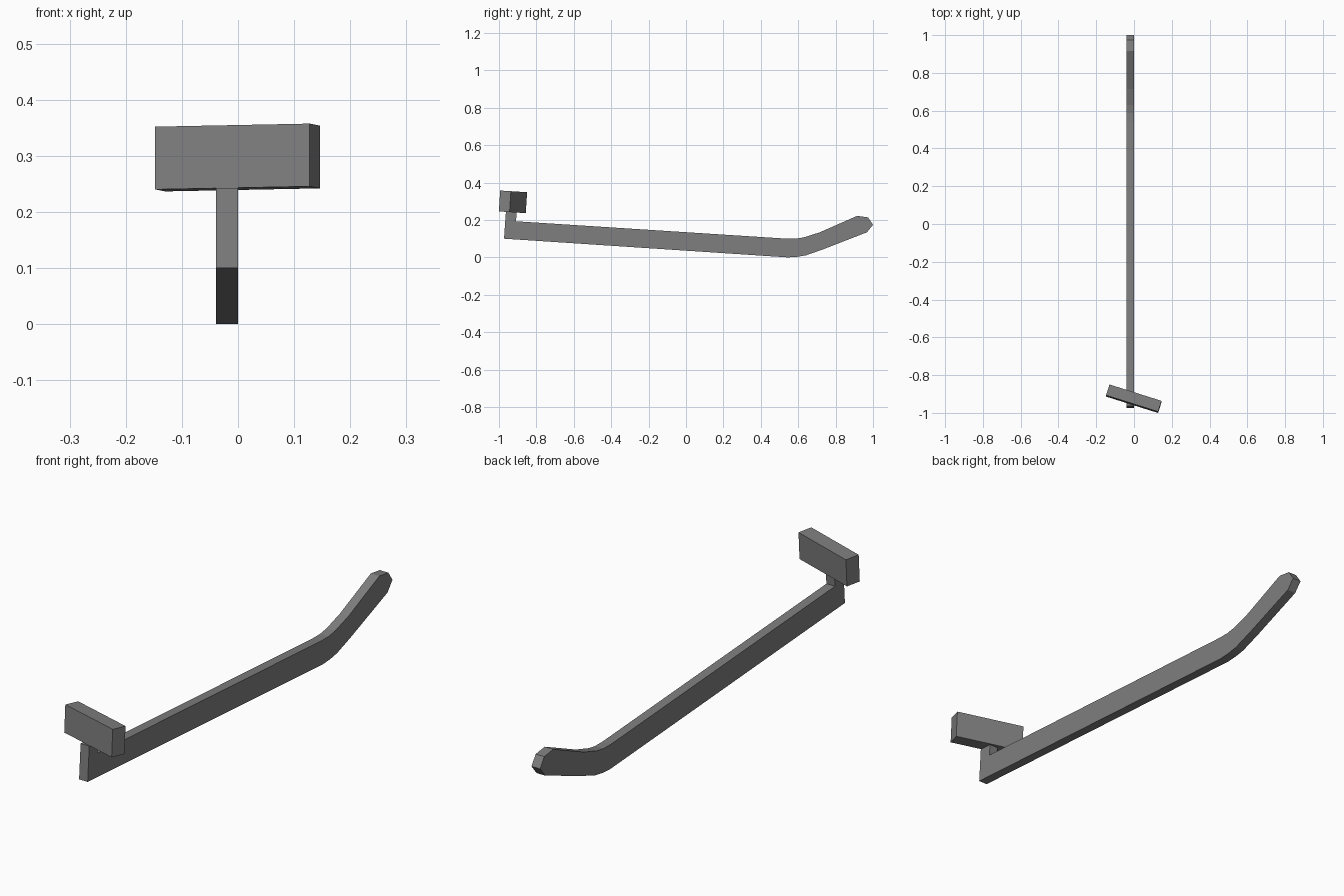
import bpy
import bmesh
from math import radians
from mathutils import Matrix, Vector

cube = bpy.data.objects.get("Cube")
if cube:
    bpy.data.objects.remove(cube, do_unlink=True)

grey = bpy.data.materials.new("mid_grey")
grey.use_nodes = True
colour = (0.21, 0.21, 0.21, 1)
grey.diffuse_color = colour
grey.node_tree.nodes["Principled BSDF"].inputs["Base Color"].default_value = colour


def add_object(name, bm):
    bmesh.ops.recalc_face_normals(bm, faces=bm.faces)
    mesh = bpy.data.meshes.new(name)
    bm.to_mesh(mesh)
    bm.free()
    mesh.materials.append(grey)
    obj = bpy.data.objects.new(name, mesh)
    bpy.context.collection.objects.link(obj)
    return obj


def extrude_profile(name, points, x0, x1):
    bm = bmesh.new()
    face = bm.faces.new([bm.verts.new((x0, y, z)) for y, z in points])
    out = bmesh.ops.extrude_face_region(bm, geom=[face])
    moved = [v for v in out["geom"] if isinstance(v, bmesh.types.BMVert)]
    bmesh.ops.translate(bm, verts=moved, vec=Vector((x1 - x0, 0, 0)))
    return add_object(name, bm)


# Long arm with a short front post, a bend and a rounded rear tip
arm_profile = [
    (-0.973, 0.10), (-0.963, 0.243), (-0.905, 0.24), (-0.909, 0.193),
    (0.54, 0.10), (0.587, 0.10), (0.63, 0.107), (0.715, 0.134),
    (0.915, 0.222), (0.973, 0.214), (1.0, 0.174), (0.967, 0.134),
    (0.733, 0.043), (0.642, 0.011), (0.595, 0.003), (0.545, 0.0),
]
extrude_profile("arm", arm_profile, -0.039, 0.0)

# Turned block on top of the post, tilted with the arm
bm = bmesh.new()
bmesh.ops.create_cube(bm, size=1)
bmesh.ops.scale(bm, vec=(0.289, 0.06, 0.112), verts=bm.verts)
block = add_object("head_block", bm)
block.matrix_world = (Matrix.Translation((-0.001, -0.925, 0.297))
                      @ Matrix.Rotation(radians(-3.6), 4, "X")
                      @ Matrix.Rotation(radians(-17.5), 4, "Z"))
